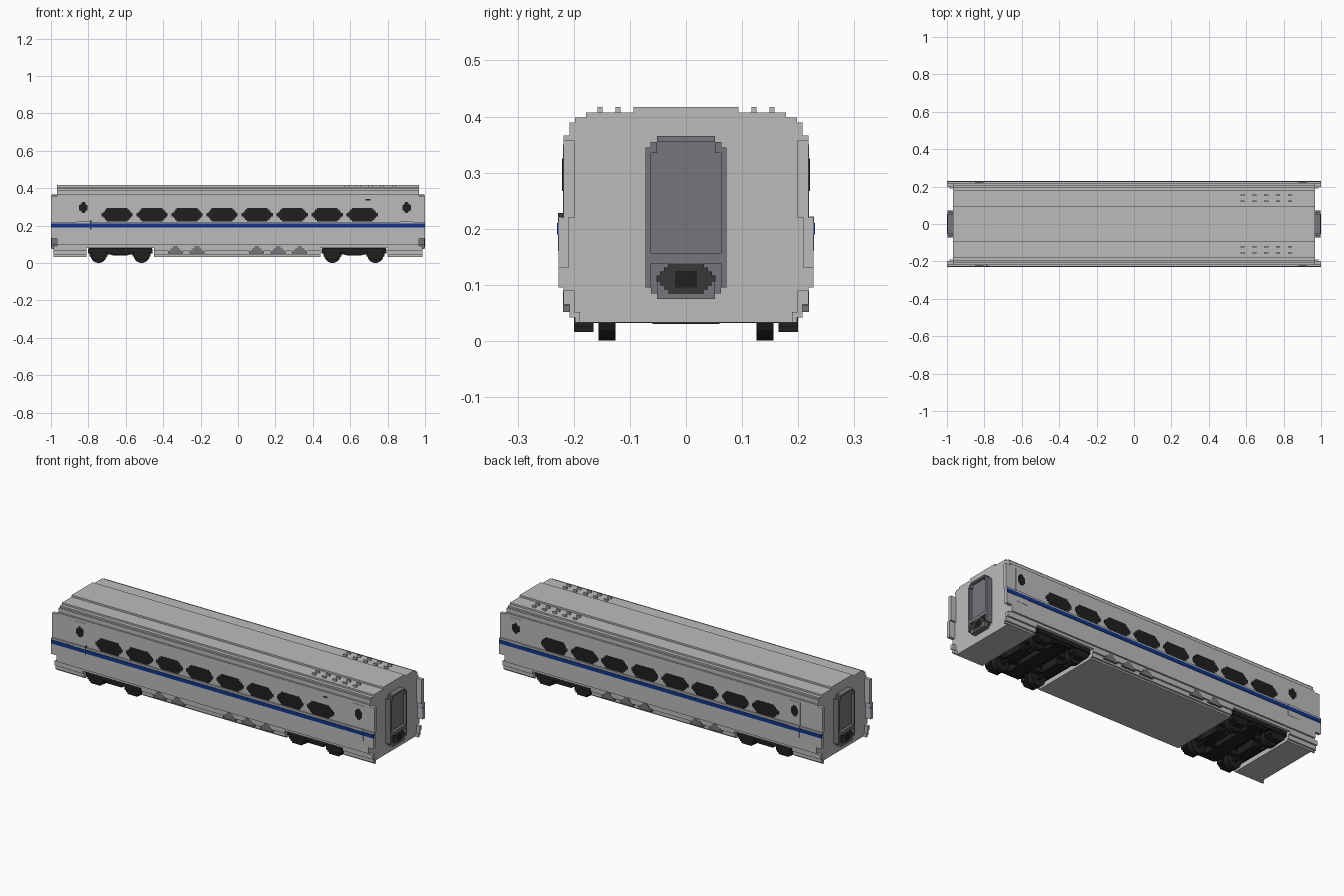
import bpy, bmesh, math
from mathutils import Vector

cube = bpy.data.objects.get("Cube")
if cube:
    bpy.data.objects.remove(cube, do_unlink=True)


def material(name, rgb):
    m = bpy.data.materials.new(name)
    m.use_nodes = True
    m.diffuse_color = (*rgb, 1)
    bsdf = next(n for n in m.node_tree.nodes if n.type == 'BSDF_PRINCIPLED')
    bsdf.inputs["Base Color"].default_value = (*rgb, 1)
    bsdf.inputs["Roughness"].default_value = 0.7
    return m


BODY = material("light grey", (0.50, 0.50, 0.50))
GREY = material("mid grey", (0.18, 0.18, 0.20))
BLACK = material("near black", (0.014, 0.014, 0.014))
COUPLER = material("dark grey", (0.04, 0.04, 0.04))
BLUE = material("stripe blue", (0.006, 0.035, 0.27))


def finish(name, bm, mat):
    bmesh.ops.recalc_face_normals(bm, faces=bm.faces)
    me = bpy.data.meshes.new(name)
    bm.to_mesh(me)
    bm.free()
    me.materials.append(mat)
    ob = bpy.data.objects.new(name, me)
    bpy.context.collection.objects.link(ob)
    return ob


def prism(name, pts, axis, a, b, mat):
    """Extrude a 2D outline (u, z) along x or y from a to b."""
    bm = bmesh.new()
    place = (lambda u, z: (a, u, z)) if axis == 'x' else (lambda u, z: (u, a, z))
    face = bm.faces.new([bm.verts.new(place(u, z)) for u, z in pts])
    ext = bmesh.ops.extrude_face_region(bm, geom=[face])
    verts = [v for v in ext['geom'] if isinstance(v, bmesh.types.BMVert)]
    shift = Vector((b - a, 0, 0)) if axis == 'x' else Vector((0, b - a, 0))
    bmesh.ops.translate(bm, verts=verts, vec=shift)
    return finish(name, bm, mat)


def box(name, x0, x1, y0, y1, z0, z1, mat):
    return prism(name, [(y0, z0), (y1, z0), (y1, z1), (y0, z1)], 'x', x0, x1, mat)


def stepped(cu, cz, hw, hh, s, n, half=False):
    """Rectangle with n stair steps of size s at each corner."""
    q = [(hw, hh - n * s)]
    for i in range(1, n + 1):
        q += [(hw - i * s, hh - (n - i + 1) * s), (hw - i * s, hh - (n - i) * s)]
    top = q + [(-u, z) for u, z in reversed(q)]
    low = [(hw, 0), (-hw, 0)] if half else [(-u, -z) for u, z in top]
    pts = top + (low[::-1] if half else low)
    return [(cu + u, cz + z) for u, z in pts]


def section(layers):
    """Symmetric stair outline from (half width, z0, z1) layers."""
    right = [p for w, z0, z1 in layers for p in ((w, z0), (w, z1))]
    return right + [(-u, z) for u, z in reversed(right)]


# Body shell above the running gear
END = 0.967
upper = [(0.218, 0.08, 0.095), (0.227, 0.095, 0.22), (0.218, 0.22, 0.366),
         (0.208, 0.366, 0.389), (0.198, 0.389, 0.398), (0.178, 0.398, 0.407),
         (0.094, 0.407, 0.417)]
prism("car_body", section(upper), 'x', -END, END, BODY)

# Lower skirts, interrupted at the bogies
lower = [(0.198, 0.033, 0.042), (0.208, 0.042, 0.065), (0.218, 0.065, 0.08)]
for name, a, b in (("skirt_right", -END, -0.81), ("skirt_middle", -0.45, 0.44),
                   ("skirt_left", 0.80, END)):
    prism(name, section(lower), 'x', a, b, BODY)

# Side fins that run past the end walls
for sx in (-1, 1):
    for sy in (-1, 1):
        fin = [(0.209, 0.13), (0.227, 0.13), (0.227, 0.22), (0.218, 0.22),
               (0.218, 0.357), (0.199, 0.357), (0.199, 0.22), (0.209, 0.22)]
        prism("end_fin", [(sy * u, z) for u, z in fin], 'x', sx * 0.96, sx * 1.0, BODY)
        foot = [(0.189, 0.033), (0.198, 0.033), (0.198, 0.042), (0.208, 0.042),
                (0.208, 0.065), (0.218, 0.065), (0.218, 0.09), (0.199, 0.09),
                (0.199, 0.052), (0.189, 0.052)]
        prism("lower_fin", [(sy * u, z) for u, z in foot], 'x', sx * 0.96, sx * 0.987, BODY)

for s in (-1, 1):
    # Stripe, windows and doors on each side
    box("side_stripe", -1.0, 1.0, s * 0.209, s * 0.23, 0.19, 0.21, BLUE)
    for i in range(8):
        prism("side_window", stepped(-0.646 + i * 0.1872, 0.258, 0.083, 0.036, 0.009, 3),
              'y', s * 0.213, s * 0.2195, BLACK)
    for x in (-0.827, 0.902):
        box("door_upper", x - 0.035, x + 0.035, s * 0.21, s * 0.2195, 0.22, 0.35, BODY)
        box("door_lower", x - 0.035, x + 0.035, s * 0.22, s * 0.2285, 0.16, 0.222, BODY)
        prism("door_window", stepped(x, 0.296, 0.022, 0.029, 0.007, 2),
              'y', s * 0.213, s * 0.221, BLACK)
    # Rounded equipment covers on the skirt
    for x in (-0.335, -0.22, 0.10, 0.215, 0.33):
        prism("skirt_cover", stepped(x, 0.052, 0.04, 0.038, 0.009, 3, half=True),
              'y', s * 0.2, s * 0.2195, GREY)
    # Roof vents in two rows
    for i in range(5):
        x = 0.58 + i * 0.0635
        for y in (0.121, 0.1535):
            box("roof_vent", x - 0.011, x + 0.011, s * y - 0.0045, s * y + 0.0045,
                0.40, 0.417, BODY)

# Small side mark and door handle
box("side_mark", 0.682, 0.708, -0.2195, -0.215, 0.334, 0.341, BLACK)
box("door_handle", -0.79, -0.784, -0.2285, -0.215, 0.18, 0.228, COUPLER)

# Gangways: a rim around a recessed door, with a coupler below
for s in (-1, 1):
    prism("gangway_base", stepped(0, 0.22, 0.072, 0.145, 0.01, 2), 'x',
          s * 0.955, s * 0.982, GREY)
    for sy in (-1, 1):
        box("gangway_post", s * 0.98, s * 0.998, sy * 0.062, sy * 0.072, 0.095, 0.345, GREY)
        box("gangway_corner", s * 0.98, s * 0.998, sy * 0.052, sy * 0.063, 0.335, 0.355, GREY)
    box("gangway_lintel", s * 0.98, s * 0.998, -0.052, 0.052, 0.355, 0.365, GREY)
    box("gangway_sill", s * 0.98, s * 0.998, -0.062, 0.062, 0.138, 0.156, GREY)
    box("gangway_foot", s * 0.98, s * 0.998, -0.052, 0.052, 0.075, 0.105, GREY)
    prism("coupler", stepped(0, 0.111, 0.053, 0.027, 0.007, 3), 'x',
          s * 0.975, s * 0.999, COUPLER)
    box("coupler_face", s * 0.99, s * 1.0, -0.02, 0.02, 0.095, 0.125, BLACK)


def cylinder_y(name, x, y0, y1, z, r, n, mat):
    pts = [(x + r * math.cos(math.tau * (i + 0.5) / n),
            z + r * math.sin(math.tau * (i + 0.5) / n)) for i in range(n)]
    return prism(name, pts, 'y', y0, y1, mat)


# Bogies
for cx in (-0.63, 0.62):
    for dx in (-0.115, 0.115):
        x = cx + dx
        cylinder_y("axle", x, -0.19, 0.19, 0.043, 0.012, 8, BLACK)
        for s in (-1, 1):
            cylinder_y("wheel", x, s * 0.126, s * 0.156, 0.044, 0.044, 16, BLACK)
            prism("axle_box", stepped(x, 0.043, 0.048, 0.027, 0.009, 2), 'y',
                  s * 0.165, s * 0.2, BLACK)
        box("motor", x - 0.035, x + 0.035, -0.06, 0.06, 0.03, 0.075, BLACK)
    for s in (-1, 1):
        box("side_frame", cx - 0.165, cx + 0.165, s * 0.165, s * 0.205, 0.055, 0.078, BLACK)
        box("frame_drop", cx - 0.05, cx + 0.05, s * 0.165, s * 0.2, 0.042, 0.06, BLACK)
        box("inner_beam", cx - 0.16, cx + 0.16, s * 0.08, s * 0.105, 0.045, 0.07, BLACK)
        box("end_beam", cx + s * 0.16, cx + s * 0.173, -0.2, 0.2, 0.052, 0.075, BLACK)
    box("bolster", cx - 0.04, cx + 0.04, -0.18, 0.18, 0.04, 0.082, BLACK)
    box("bogie_deck", cx - 0.17, cx + 0.17, -0.19, 0.19, 0.07, 0.081, BLACK)
